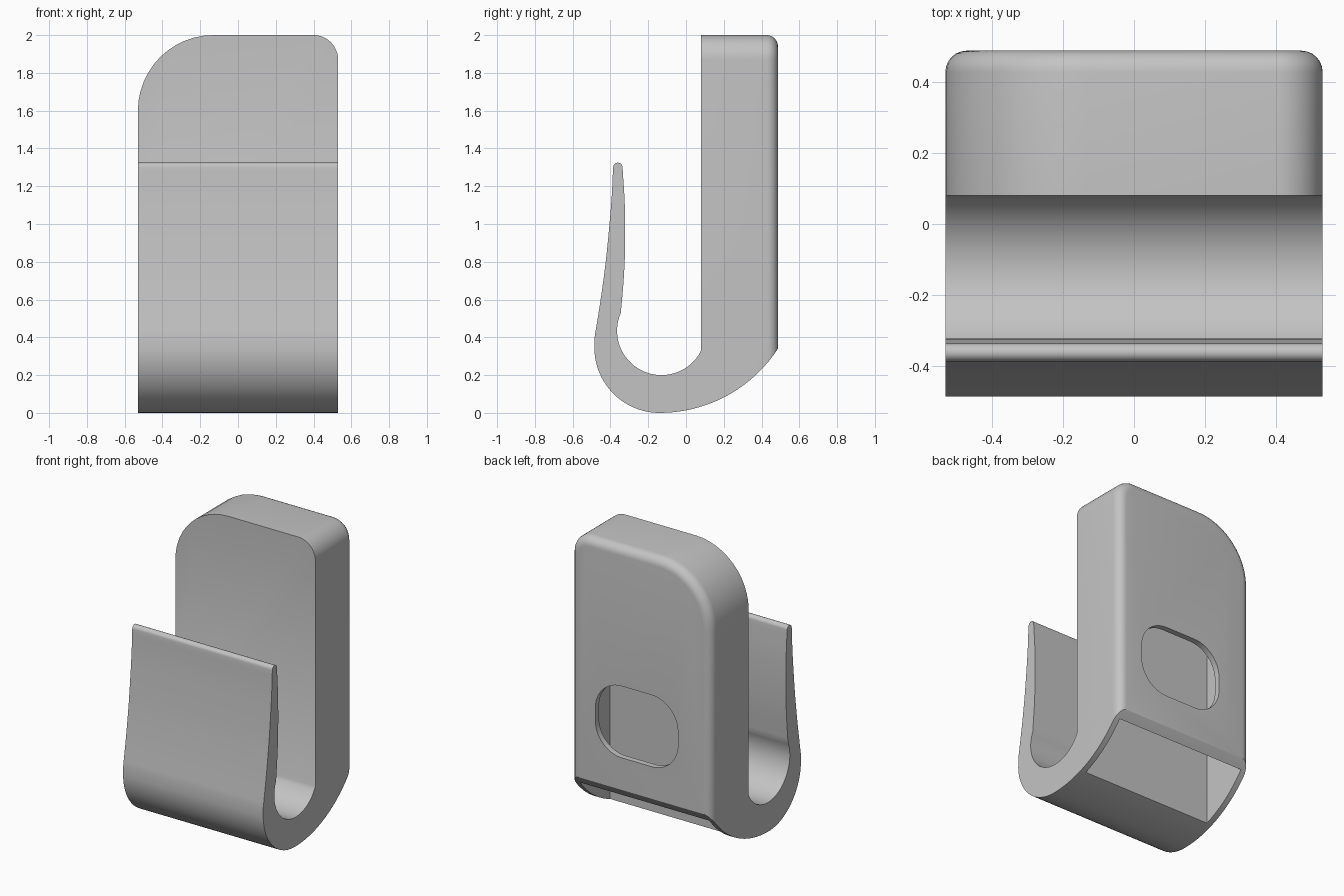
import bpy, bmesh, math
from mathutils import Vector

old = bpy.data.objects.get("Cube")
if old:
    bpy.data.objects.remove(old)

HALF_W, BACK, FRONT, TOP = 0.53, 0.487, 0.08, 2.0
WALL = 0.04

grey = bpy.data.materials.new("plain_grey")
grey.use_nodes = True
grey.diffuse_color = (0.55, 0.55, 0.55, 1)
grey.node_tree.nodes["Principled BSDF"].inputs["Base Color"].default_value = (0.55, 0.55, 0.55, 1)


def arc(cx, cy, r, start, end, n):
    """Points on a circle, angles in degrees."""
    angles = [math.radians(start + (end - start) * i / n) for i in range(n + 1)]
    return [(cx + r * math.cos(a), cy + r * math.sin(a)) for a in angles]


def spline(pts, n=6):
    """Smooth curve through a few points."""
    p = [Vector(q) for q in pts]
    p = [2 * p[0] - p[1]] + p + [2 * p[-1] - p[-2]]
    out = []
    for a, b, c, d in zip(p, p[1:], p[2:], p[3:]):
        for i in range(n):
            t = i / n
            out.append(tuple(0.5 * (2 * b + (c - a) * t + (2 * a - 5 * b + 4 * c - d) * t**2
                                    + (3 * b - a - 3 * c + d) * t**3)))
    return out + [tuple(pts[-1])]


def rounded(x0, x1, z0, z1, radii, n=12):
    """Rounded rectangle; radii: top right, top left, bottom left, bottom right."""
    corners = [(x1, z1, -1, -1), (x0, z1, 1, -1), (x0, z0, 1, 1), (x1, z0, -1, 1)]
    out = []
    for i, ((x, z, sx, sz), r) in enumerate(zip(corners, radii)):
        if r:
            out += arc(x + sx * r, z + sz * r, r, 90 * i, 90 * i + 90, n)
        else:
            out.append((x, z))
    return out


def prism(name, pts, place, sweep, bevel=0):
    """Extrude an outline; optionally round the rim of its far end."""
    bm = bmesh.new()
    face = bm.faces.new([bm.verts.new(place(*p)) for p in pts])
    ext = bmesh.ops.extrude_face_region(bm, geom=[face])["geom"]
    bmesh.ops.translate(bm, vec=sweep, verts=[g for g in ext if isinstance(g, bmesh.types.BMVert)])
    if bevel:
        cap = next(g for g in ext if isinstance(g, bmesh.types.BMFace))
        bmesh.ops.bevel(bm, geom=list(cap.edges), offset=bevel, offset_type='OFFSET',
                        segments=6, profile=0.5, affect='EDGES')
    bmesh.ops.recalc_face_normals(bm, faces=bm.faces)
    mesh = bpy.data.meshes.new(name)
    bm.to_mesh(mesh)
    bm.free()
    mesh.materials.append(grey)
    ob = bpy.data.objects.new(name, mesh)
    bpy.context.collection.objects.link(ob)
    return ob


def upright(y):
    return lambda x, z: (x, y, z)


# Side outline: underside, hook lip, inner cradle, back slab
under = arc(-0.14, 0.748, 0.748, -9, -90, 24)
belly = arc(-0.14, 0.345, 0.345, -90, -178, 24)[1:]
lip_outer = spline([(-0.484, 0.4), (-0.452, 0.6), (-0.425, 0.8), (-0.405, 1.0), (-0.393, 1.15), (-0.386, 1.3)])
tip = arc(-0.361, 1.3, 0.025, 180, 0, 10)[1:-1]
lip_inner = spline([(-0.336, 1.3), (-0.324, 1.1), (-0.322, 0.9), (-0.329, 0.72), (-0.345, 0.53)])
cradle = arc(-0.13, 0.435, 0.235, 156, 333, 32)[1:]
slab = [(FRONT, 0.33), (FRONT, TOP + 0.1), (0.6, TOP + 0.1)]
outline = under + belly + lip_outer + tip + lip_inner + cradle[:-1] + slab
hook = prism("wall_hook", outline, lambda y, z: (-0.6, y, z), (1.2, 0, 0))

# Envelope with uneven top corners and a softened back rim
envelope = prism("envelope_cutter", rounded(-HALF_W, HALF_W, -0.5, TOP, (0.13, 0.4, 0, 0)),
                 upright(-0.7), (0, BACK + 0.7, 0), 0.06)

# Hollow inside the slab, open underneath
inner = HALF_W - WALL
cavity = prism("cavity_cutter", rounded(-inner, inner, -0.2, TOP - WALL, (0.09, 0.36, 0, 0)),
               upright(FRONT + WALL), (0, BACK - FRONT - 2 * WALL, 0))

# Rounded window through the back wall
window = prism("window_cutter", rounded(-0.28, 0.345, 0.56, 1.05, (0.2,) * 4),
               upright(0.35), (0, 0.3, 0))

bpy.ops.object.select_all(action='DESELECT')
bpy.context.view_layer.objects.active = hook
hook.select_set(True)
for cutter, operation in ((envelope, 'INTERSECT'), (cavity, 'DIFFERENCE'), (window, 'DIFFERENCE')):
    cutter.hide_render = True
    mod = hook.modifiers.new(cutter.name, 'BOOLEAN')
    mod.operation, mod.solver, mod.object = operation, 'EXACT', cutter
    bpy.ops.object.modifier_apply(modifier=mod.name)
    bpy.data.objects.remove(cutter)

bpy.ops.object.shade_smooth_by_angle(angle=math.radians(30))
